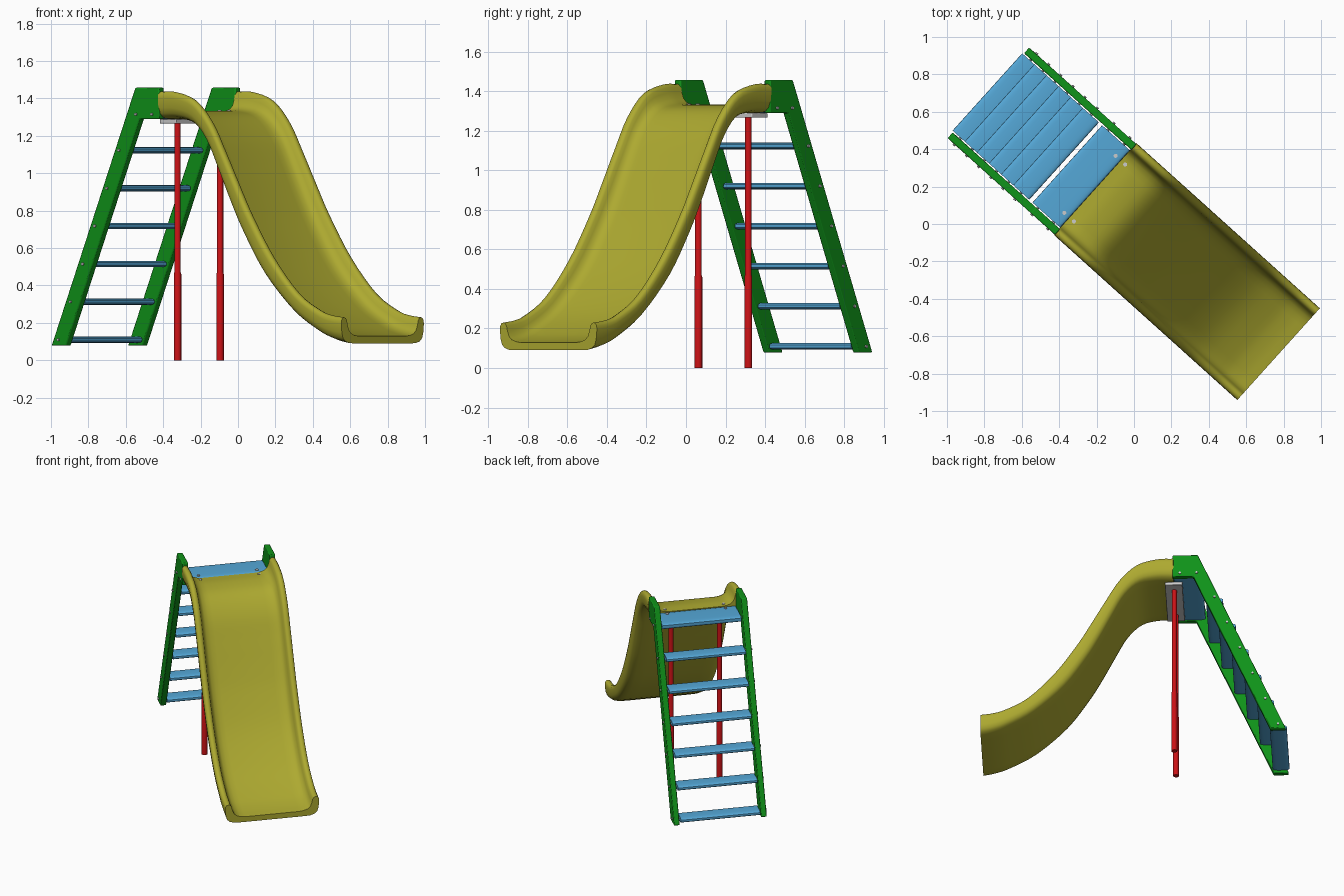
import bpy, bmesh, math
from mathutils import Vector

if "Cube" in bpy.data.objects:
    bpy.data.objects.remove(bpy.data.objects["Cube"])

TURN = math.radians(-42)   # the whole slide stands diagonally in plan


def material(name, rgb):
    m = bpy.data.materials.new(name)
    m.diffuse_color = (*rgb, 1)
    m.use_nodes = True
    m.node_tree.nodes["Principled BSDF"].inputs["Base Color"].default_value = m.diffuse_color
    return m


YELLOW = material("yellow_plastic", (0.42, 0.40, 0.03))
GREEN = material("green_paint", (0.005, 0.29, 0.01))
BLUE = material("blue_plastic", (0.09, 0.39, 0.68))
RED = material("red_paint", (0.60, 0.006, 0.008))


def finish(name, bm, mat=None, bevel=0, angle=35):
    bmesh.ops.recalc_face_normals(bm, faces=bm.faces)
    me = bpy.data.meshes.new(name)
    bm.to_mesh(me)
    bm.free()
    ob = bpy.data.objects.new(name, me)
    bpy.context.collection.objects.link(ob)
    ob.rotation_euler.z = TURN
    if mat:
        me.materials.append(mat)
    if bevel:
        b = ob.modifiers.new("bevel", 'BEVEL')
        b.width, b.segments = bevel, 2
    bpy.ops.object.select_all(action='DESELECT')
    ob.select_set(True)
    bpy.context.view_layer.objects.active = ob
    bpy.ops.object.shade_smooth_by_angle(angle=math.radians(angle))
    return ob


def loft(name, rings, mat, bevel=0, angle=35):
    """Skin closed rings of points and cap both ends."""
    bm = bmesh.new()
    vs = [[bm.verts.new(p) for p in r] for r in rings]
    n = len(vs[0])
    for a, b in zip(vs, vs[1:]):
        for i in range(n):
            j = (i + 1) % n
            bm.faces.new((a[i], a[j], b[j], b[i]))
    bm.faces.new(vs[0])
    bm.faces.new(vs[-1])
    return finish(name, bm, mat, bevel, angle)


def prism(name, outline, v0, v1, mat, bevel=0):
    """Side outline in (along, height), extruded across the width."""
    return loft(name, [[(u, v, z) for u, z in outline] for v in (v0, v1)], mat, bevel)


def oval(u, z, ru, rz, n=16, power=1.0):
    pts = []
    for i in range(n):
        a = 2 * math.pi * i / n
        c, s = math.cos(a), math.sin(a)
        pts.append((u + ru * math.copysign(abs(c) ** power, c),
                    z + rz * math.copysign(abs(s) ** power, s)))
    return pts


def post(name, u, v, levels, mat):
    """Upright round part from (height, radius) levels."""
    loft(name, [[(x, y, z) for x, y in oval(u, v, r, r)] for z, r in levels], mat)


def catmull(pts, steps):
    pts = [Vector(p) for p in pts]
    ext = [2 * pts[0] - pts[1]] + pts + [2 * pts[-1] - pts[-2]]
    out = []
    for i in range(1, len(ext) - 2):
        a, b, c, d = ext[i - 1:i + 3]
        for k in range(steps):
            t = k / steps
            out.append(0.5 * (2 * b + (c - a) * t + (2 * a - 5 * b + 4 * c - d) * t ** 2
                              + (3 * b - a - 3 * c + d) * t ** 3))
    return out + [pts[-1]]


# Slide chute: each station is underside (u, z) and rim (u, z)
stations = [(-.28, 1.29, -.28, 1.437), (-.17, 1.29, -.17, 1.434), (-.05, 1.26, -.03, 1.39),
            (.05, 1.16, .09, 1.27), (.135, 1.0, .185, 1.11), (.22, .83, .28, .94),
            (.31, .67, .375, .775), (.46, .455, .53, .55), (.67, .257, .71, .36),
            (.85, .15, .87, .267), (.95, .11, .96, .24), (1.04, .09, 1.04, .23)]
half = [(.2, 0), (.265, .01), (.297, .08), (.316, .2), (.325, .4), (.33, .75), (.328, .88),
        (.32, .97), (.307, 1), (.294, .97), (.285, .88), (.279, .7), (.268, .5),
        (.25, .38), (.222, .31), (.19, .28)]
section = half + [(-v, h) for v, h in reversed(half)]
lower = catmull([s[:2] for s in stations], 4)
rim = catmull([s[2:] for s in stations], 4)
rings = []
for b, t in zip(lower, rim):
    ring = []
    for v, h in section:
        p = b.lerp(t, h)
        ring.append((p.x, v, p.y))
    rings.append(ring)
loft("slide_chute", rings, YELLOW, angle=50)

# Ladder stringers with flat heads, and their bolts
stringer = [(-1.05, .078), (-.945, .078), (-.417, 1.29), (-.275, 1.29),
            (-.275, 1.457), (-.448, 1.457)]
treads = [(-.997 + .0872 * i, .11 + .2025 * i) for i in range(6)]
bolts = treads + [(-.44, 1.315), (-.325, 1.315)]
for side, s in (("left", -1), ("right", 1)):
    prism(side + "_stringer", stringer, s * .285, s * .326, GREEN, .006)
    for i, (u, z) in enumerate(bolts):
        prism(f"{side}_bolt_{i + 1}", oval(u, z, .008, .008, 10), s * .265, s * .334, None)

# Steps and top platform
for i, (u, z) in enumerate(treads):
    prism(f"step_{i + 1}", oval(u, z, .058, .017, 24, .6), -.278, .278, BLUE)
prism("platform", oval(-.38, 1.312, .1, .021, 28, .4), -.278, .278, BLUE)

# Steel plate carried by two posts under the platform joint
prism("support_plate", [(-.34, 1.266), (-.22, 1.266), (-.22, 1.29), (-.34, 1.29)],
      -.25, .25, None, .004)
for side, s in (("left", -1), ("right", 1)):
    post(side + "_post", -.282, s * .17,
         [(0, .02), (.46, .02), (.47, .017), (1.27, .017)], RED)
    for part, u in (("platform", -.317), ("chute", -.248)):
        post(f"{side}_{part}_bolt", u, s * .205, [(1.3, .011), (1.338, .011)], None)
